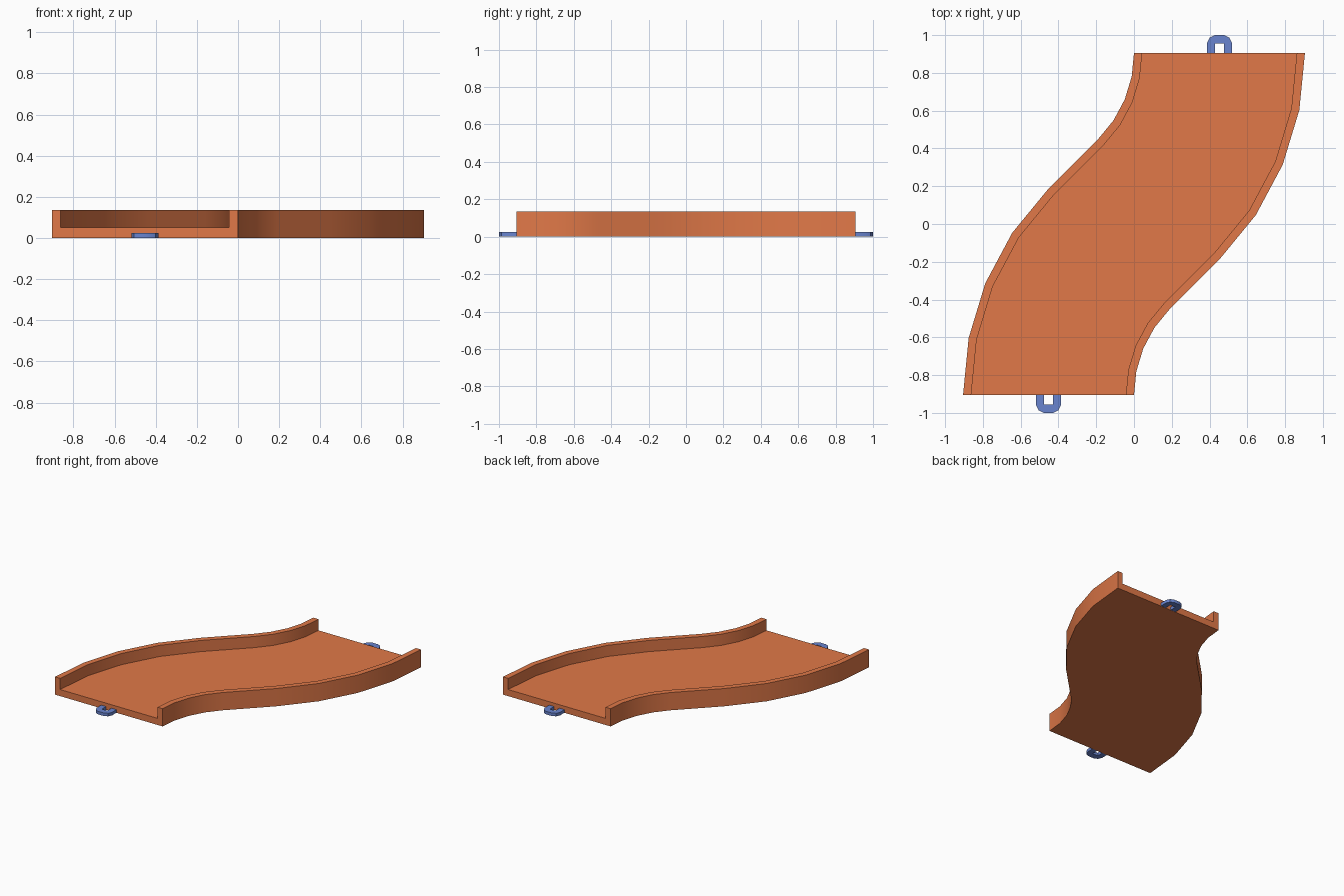
import bpy, bmesh
from math import sin, cos, radians
from mathutils import Vector

if "Cube" in bpy.data.objects:
    bpy.data.objects.remove(bpy.data.objects["Cube"])


def material(name, colour):
    m = bpy.data.materials.new(name)
    m.use_nodes = True
    m.diffuse_color = colour
    m.node_tree.nodes["Principled BSDF"].inputs["Base Color"].default_value = colour
    return m


orange = material("orange", (0.75, 0.19, 0.065, 1))
blue = material("blue", (0.14, 0.23, 0.62, 1))


def finish(name, bm, mat):
    bmesh.ops.recalc_face_normals(bm, faces=bm.faces)
    mesh = bpy.data.meshes.new(name)
    bm.to_mesh(mesh)
    bm.free()
    mesh.materials.append(mat)
    ob = bpy.data.objects.new(name, mesh)
    bpy.context.collection.objects.link(ob)
    bpy.ops.object.select_all(action='DESELECT')
    ob.select_set(True)
    bpy.context.view_layer.objects.active = ob
    bpy.ops.object.shade_smooth_by_angle(angle=radians(30))
    return ob


# Track: a U-shaped section swept along two opposite 45 degree arcs
END, WALL, FLOOR, TOP, INNER = 0.905, 0.043, 0.05, 0.135, 0.64
section = [(0, 0), (END, 0), (END, TOP), (END - WALL, TOP),
           (END - WALL, FLOOR), (WALL, FLOOR), (WALL, TOP), (0, TOP)]

first_half = []
for i in range(5):
    a = radians(11.25 * i)
    ring = []
    for across, z in section:
        r = INNER + END - across
        ring.append(Vector((INNER - r * cos(a), -END + r * sin(a), z)))
    first_half.append(ring)

# The second half is the first turned half way round
second_half = []
for ring in reversed(first_half):
    turned = [Vector((-p.x, -p.y, p.z)) for p in ring]
    second_half.append([turned[k] for k in (1, 0, 7, 6, 5, 4, 3, 2)])

bm = bmesh.new()
rings = [[bm.verts.new(p) for p in ring] for ring in first_half + second_half]
n = len(section)
for a, b in zip(rings, rings[1:]):
    for k in range(n):
        j = (k + 1) % n
        bm.faces.new((a[k], a[j], b[j], b[k]))
bm.faces.new(rings[0])
bm.faces.new(rings[-1])
finish("track", bm, orange)


# Connector loops: rounded outside, square hole, flat underneath
def connector(name, side):
    outer = [(0.065, -0.03), (0.065, 0.055), (0.052, 0.082), (0.025, 0.095)]
    inner = [(0.023, 0.05), (0.023, -0.03)]
    half = outer + [(-x, y) for x, y in reversed(outer)]
    loop = half + [(-x, y) for x, y in reversed(inner)] + inner
    bm = bmesh.new()
    verts = [bm.verts.new((side * (END / 2 + x), side * (END + y), 0.001)) for x, y in loop]
    face = bm.faces.new(verts)
    up = bmesh.ops.extrude_face_region(bm, geom=[face])["geom"]
    bmesh.ops.translate(bm, vec=(0, 0, 0.023),
                        verts=[v for v in up if isinstance(v, bmesh.types.BMVert)])
    finish(name, bm, blue)


connector("back_connector", 1)
connector("front_connector", -1)
